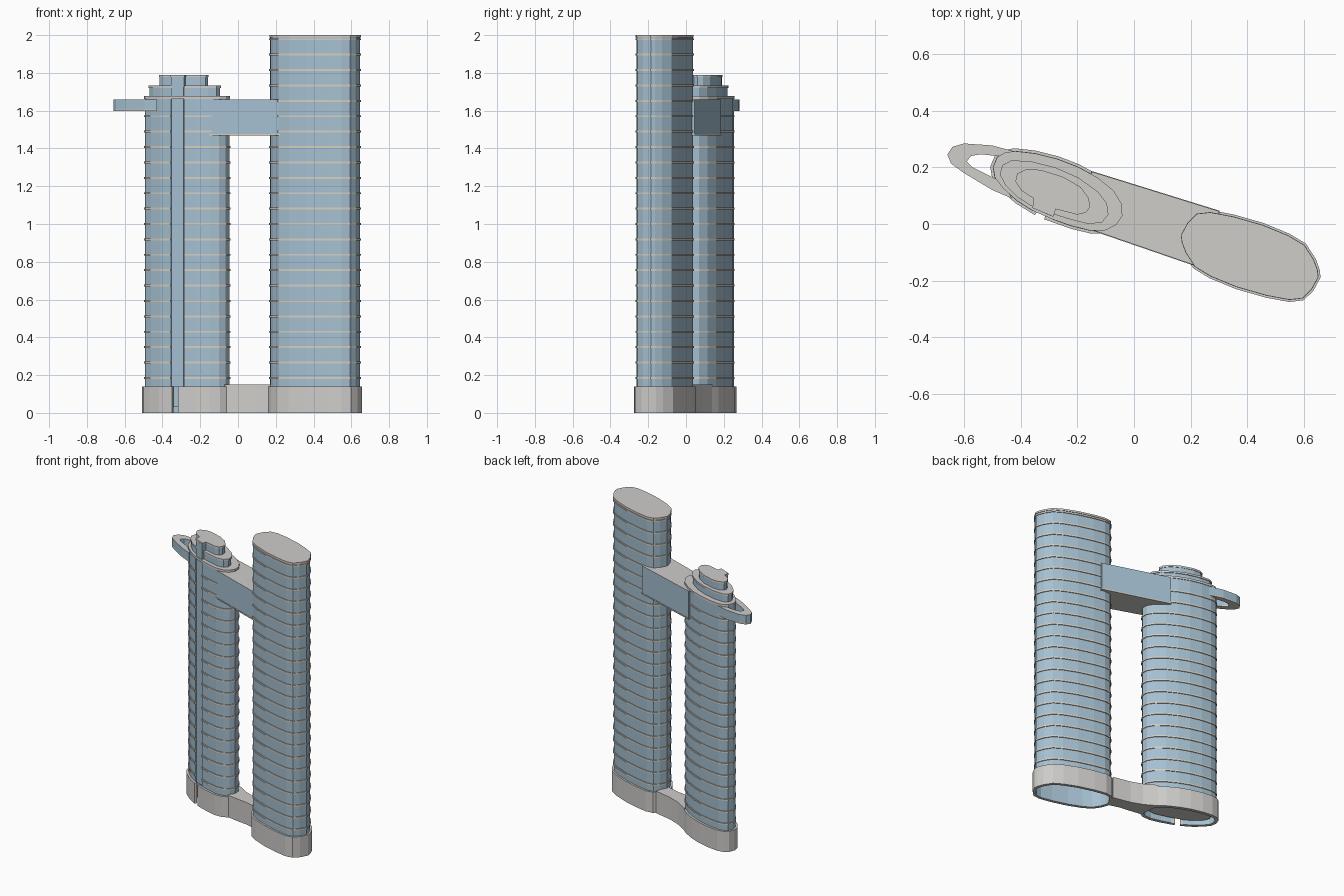
import bpy, bmesh
from mathutils import Vector

if "Cube" in bpy.data.objects:
    bpy.data.objects.remove(bpy.data.objects["Cube"], do_unlink=True)


def material(name, rgb):
    m = bpy.data.materials.new(name)
    m.use_nodes = True
    m.diffuse_color = (*rgb, 1)
    m.node_tree.nodes["Principled BSDF"].inputs["Base Color"].default_value = (*rgb, 1)
    return m


GLASS = material("blue glass", (0.38, 0.53, 0.64))
STONE = material("light grey stone", (0.62, 0.61, 0.59))
TRIM = material("warm floor trim", (0.68, 0.62, 0.52))


def offset(pts, d, closed=True):
    """Move a clockwise outline outwards by d."""
    out, n = [], len(pts)
    vs = [Vector(p) for p in pts]
    for i, p in enumerate(vs):
        dirs = []
        if closed or i > 0:
            dirs.append((p - vs[i - 1]).normalized())
        if closed or i < n - 1:
            dirs.append((vs[(i + 1) % n] - p).normalized())
        t = sum(dirs, Vector((0, 0))).normalized()
        out.append(p + Vector((-t.y, t.x)) * d)
    return out


def finish(name, bm, side, cap):
    bmesh.ops.recalc_face_normals(bm, faces=bm.faces)
    for f in bm.faces:
        f.material_index = int(abs(f.normal.z) > 0.5)
    me = bpy.data.meshes.new(name)
    bm.to_mesh(me)
    bm.free()
    me.materials.append(side)
    me.materials.append(cap)
    ob = bpy.data.objects.new(name, me)
    bpy.context.collection.objects.link(ob)
    return ob


def prism(name, pts, z0, z1, side=GLASS, cap=STONE):
    bm = bmesh.new()
    face = bm.faces.new([bm.verts.new((p[0], p[1], z0)) for p in pts])
    ext = bmesh.ops.extrude_face_region(bm, geom=[face], use_keep_orig=True)
    verts = [v for v in ext["geom"] if isinstance(v, bmesh.types.BMVert)]
    bmesh.ops.translate(bm, vec=(0, 0, z1 - z0), verts=verts)
    return finish(name, bm, side, cap)


def wall(name, pts, d_in, d_out, spans, closed=True, side=STONE, cap=STONE):
    """Thin wall following an outline, once for every (bottom, top) span."""
    bm = bmesh.new()
    a, b = offset(pts, d_in, closed), offset(pts, d_out, closed)
    n = len(pts)
    for z0, z1 in spans:
        loops = [[bm.verts.new((*p, z)) for p, z in ((a[i], z0), (b[i], z0), (b[i], z1), (a[i], z1))]
                 for i in range(n)]
        for i in range(n if closed else n - 1):
            p, q = loops[i], loops[(i + 1) % n]
            for k in range(4):
                j = (k + 1) % 4
                bm.faces.new((p[k], p[j], q[j], q[k]))
        if not closed:
            bm.faces.new(loops[0])
            bm.faces.new(loops[-1])
    return finish(name, bm, side, cap)


def floors(count):
    return [(0.18 + 0.0815 * i, 0.19 + 0.0815 * i) for i in range(count)]


# Tall tower: point-symmetric rounded plan
half = [(-.238, .073), (-.215, .115), (-.185, .145), (-.14, .15), (-.06, .135),
        (.045, .105), (.135, .068), (.19, .035), (.222, -.015), (.235, -.05)]
tall = [(0.408 + s * x, -0.113 + s * y) for s in (1, -1) for x, y in half]
wall("tall_tower_glass", tall, -0.008, 0, [(0, 1.99)], side=GLASS)
wall("tall_tower_floor_bands", tall, -0.002, 0.005, floors(23), side=TRIM)
wall("tall_tower_base", tall, -0.002, 0.012, [(0, 0.14)])
prism("tall_tower_roof", offset(tall, 0.004), 1.987, 2.0, STONE)

# Short tower: outline left open at the front for the lift shaft
short = [(-.355, .05), (-.41, .085), (-.46, .13), (-.487, .165), (-.493, .2), (-.48, .232),
         (-.455, .248), (-.42, .253), (-.35, .245), (-.27, .225), (-.2, .198), (-.13, .16),
         (-.075, .115), (-.047, .07), (-.045, .03), (-.065, 0), (-.1, -.018), (-.15, -.02),
         (-.22, -.003), (-.285, .02)]
wall("short_tower_glass", short, -0.008, 0, [(0, 1.67)], False, GLASS)
wall("short_tower_floor_bands", short, -0.002, 0.005, floors(18), False, TRIM)
base = [(-.342, .043)] + short[1:-1] + [(-.312, .03)]
wall("short_tower_base", base, -0.002, 0.014, [(0, 0.14)], False)
prism("short_tower_terrace", offset(short, 0.004, False), 1.662, 1.677, STONE)

# Inner core and stepped crown
tier = [(-.355, .065), (-.41, .1), (-.45, .14), (-.468, .175), (-.46, .205), (-.43, .22),
        (-.36, .215), (-.28, .195), (-.2, .16), (-.13, .11), (-.1, .07), (-.095, .035),
        (-.115, .01), (-.16, .005), (-.22, .02), (-.285, .04)]
prism("inner_core", tier, 0.03, 1.725)
prism("middle_tier_roof", offset(tier, 0.005), 1.72, 1.733, STONE)
crown = [(-.352, .092), (-.395, .12), (-.415, .15), (-.41, .175), (-.38, .19), (-.33, .188),
         (-.25, .163), (-.19, .128), (-.162, .09), (-.158, .06), (-.172, .042), (-.2, .036),
         (-.278, .055), (-.285, .028), (-.355, .058)]
prism("crown_tier", crown, 1.725, 1.78)
prism("crown_roof", offset(crown, 0.003), 1.777, 1.79, STONE)

# Lift shaft in the front opening, with narrow grooves at both sides
shaft = [(-.35, .09), (-.28, .06), (-.289, .027), (-.351, .054)]
prism("lift_shaft", shaft, 0.14, 1.78)

# Sky bridge between the towers
bridge = [(-.15, .185), (.3, .045), (.27, -.165), (-.15, -.02)]
prism("sky_bridge", bridge, 1.475, 1.66)
prism("sky_bridge_soffit", offset(bridge, 0.003), 1.468, 1.476, TRIM, STONE)

# Cantilevered deck with an open middle
deck = [(-.4, .25), (-.5, .277), (-.6, .284), (-.64, .272), (-.658, .245), (-.645, .213),
        (-.6, .18), (-.5, .12), (-.43, .09), (-.46, .145), (-.57, .2), (-.59, .22),
        (-.575, .24), (-.54, .246), (-.46, .237)]
prism("cantilever_deck", deck, 1.605, 1.66)
prism("cantilever_deck_soffit", deck, 1.598, 1.606, TRIM, STONE)

# Low curved link between the two bases
link = [(-.085, .14), (0, .09), (.08, .06), (.2, .035), (.175, -.06),
        (.09, -.035), (.01, -.025), (-.07, -.012)]
prism("base_link", link, 0, 0.15, STONE)
